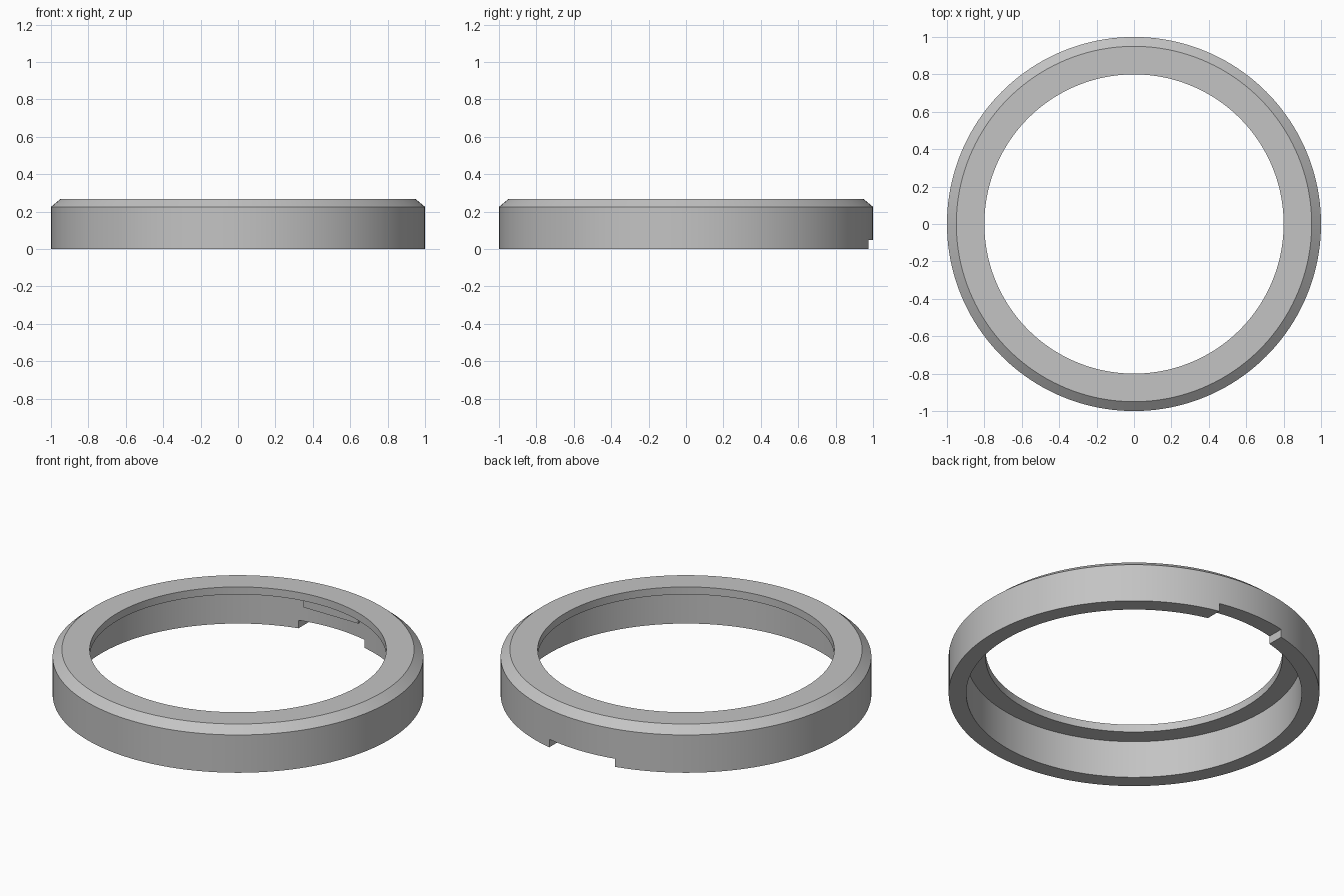
import bpy
import bmesh
import math

SEGMENTS = 160

cube = bpy.data.objects.get("Cube")
if cube:
    bpy.data.objects.remove(cube, do_unlink=True)

# Plain grey material
grey = bpy.data.materials.new("plain grey")
grey.use_nodes = True
colour = (0.55, 0.55, 0.55, 1)
grey.diffuse_color = colour
grey.node_tree.nodes["Principled BSDF"].inputs["Base Color"].default_value = colour


def add_object(name, bm):
    bmesh.ops.recalc_face_normals(bm, faces=bm.faces)
    mesh = bpy.data.meshes.new(name)
    bm.to_mesh(mesh)
    bm.free()
    mesh.materials.append(grey)
    obj = bpy.data.objects.new(name, mesh)
    bpy.context.collection.objects.link(obj)
    return obj


def lathe(name, profile):
    """Spin a closed (radius, height) profile round the z axis."""
    bm = bmesh.new()
    verts = [bm.verts.new((r, 0, z)) for r, z in profile]
    edges = [bm.edges.new((verts[i - 1], verts[i])) for i in range(len(verts))]
    bmesh.ops.spin(bm, geom=verts + edges, cent=(0, 0, 0), axis=(0, 0, 1),
                   angle=math.tau, steps=SEGMENTS, use_merge=True)
    bmesh.ops.remove_doubles(bm, verts=bm.verts, dist=0.0001)
    return add_object(name, bm)


def box(name, low, high):
    bm = bmesh.new()
    bmesh.ops.create_cube(bm, size=1)
    for v in bm.verts:
        v.co = [a if c < 0 else b for a, b, c in zip(low, high, v.co)]
    return add_object(name, bm)


def combine(target, tool, operation):
    """Apply a boolean and discard the tool."""
    mod = target.modifiers.new(operation.lower(), "BOOLEAN")
    mod.object = tool
    mod.operation = operation
    mod.solver = "EXACT"
    bpy.context.view_layer.objects.active = target
    bpy.ops.object.modifier_apply(modifier=mod.name)
    bpy.data.objects.remove(tool, do_unlink=True)


# Ring with outer chamfer and an inward lip at the top
ring = lathe("ring_cap", [
    (0.905, 0), (1, 0), (1, 0.225), (0.95, 0.267),
    (0.8, 0.267), (0.8, 0.222), (0.905, 0.222),
])

# Flat pad inside the back wall, below the lip
pad = box("inner_pad", (-0.18, 0.872, 0.137), (0.18, 0.93, 0.23))
combine(ring, pad, "UNION")

# Notch through the bottom of the back wall
notch = box("notch_cutter", (-0.217, 0.7, -0.1), (0.217, 1.1, 0.048))
notch.hide_render = True
combine(ring, notch, "DIFFERENCE")

# Smooth round walls, crisp edges
for obj in bpy.context.selected_objects:
    obj.select_set(False)
ring.select_set(True)
bpy.context.view_layer.objects.active = ring
bpy.ops.object.shade_smooth_by_angle(angle=math.radians(25))
